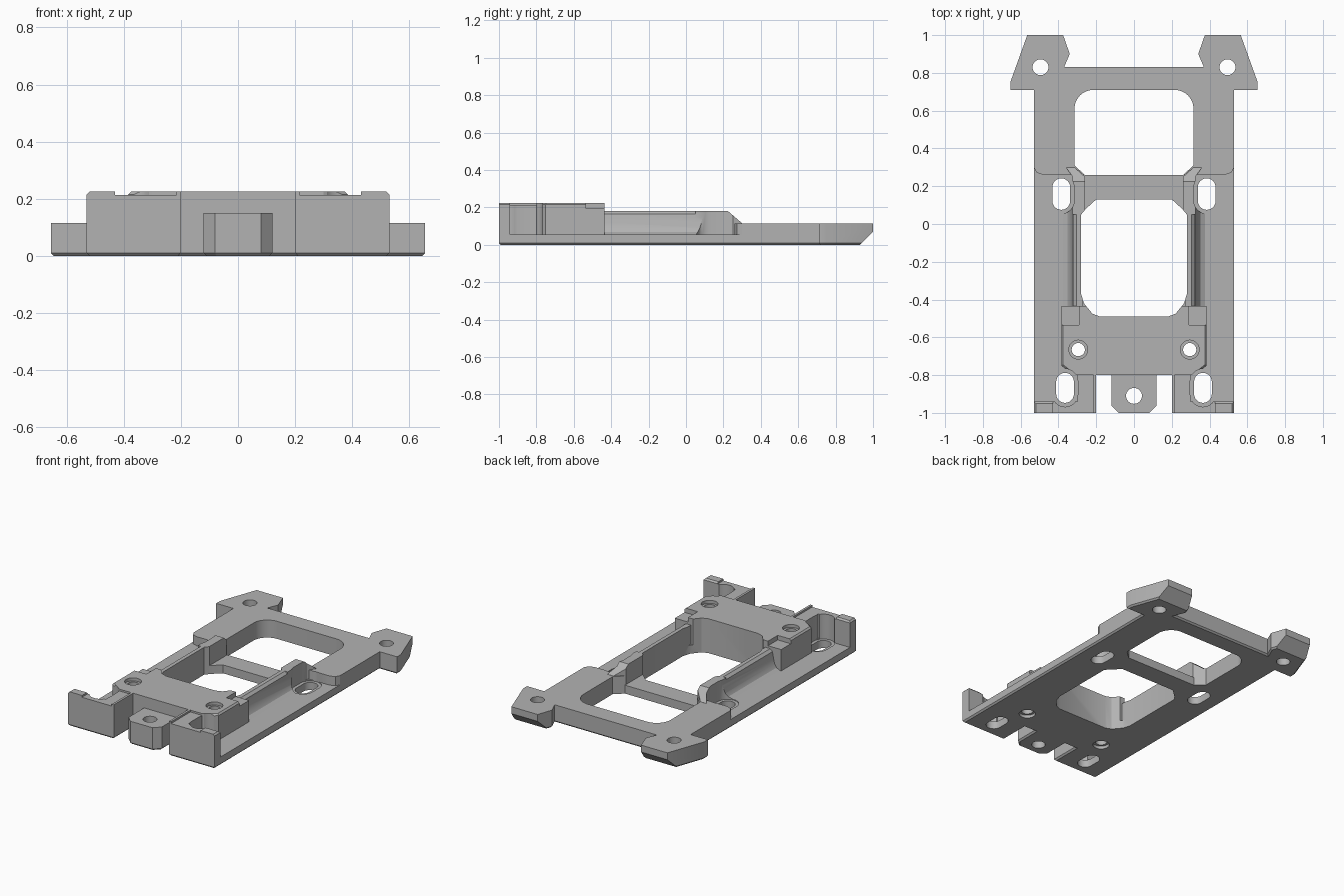
import bpy, bmesh
from math import cos, sin, radians

old = bpy.data.objects.get("Cube")
if old:
    bpy.data.objects.remove(old, do_unlink=True)

PLACE = {"z": lambda a, b, h: (a, b, h),
         "y": lambda a, b, h: (a, h, b),
         "x": lambda a, b, h: (h, a, b)}


def arc(cx, cy, r, start, end, steps=12):
    angles = [radians(start + (end - start) * i / steps) for i in range(steps + 1)]
    return [(cx + r * cos(t), cy + r * sin(t)) for t in angles]


def stadium(cx, low, high, r):
    return arc(cx, high, r, 0, 180) + arc(cx, low, r, 180, 360)


def circle(cx, cy, r):
    return arc(cx, cy, r, 0, 360, 32)[:-1]


def box(x0, x1, y0, y1):
    return [(x0, y0), (x1, y0), (x1, y1), (x0, y1)]


def flip(points):
    return [(-a, b) for a, b in reversed(points)]


def whole(half):
    """Close a right-hand outline with its mirror image."""
    return half + flip(half)


def prism(name, loops, low, high, axis="z", bevel_rule=None):
    bm = bmesh.new()
    for loop in loops:
        ends = [[bm.verts.new(PLACE[axis](a, b, h)) for a, b in loop] for h in (low, high)]
        bm.faces.new(ends[0])
        bm.faces.new(ends[1])
        for i in range(len(loop)):
            j = (i + 1) % len(loop)
            bm.faces.new((ends[0][i], ends[0][j], ends[1][j], ends[1][i]))
    bmesh.ops.recalc_face_normals(bm, faces=bm.faces)
    if bevel_rule:
        edges = [e for e in bm.edges if bevel_rule(e.verts[0].co, e.verts[1].co)]
        bmesh.ops.bevel(bm, geom=edges, offset=0.01, offset_type="OFFSET",
                        segments=1, profile=0.5, affect="EDGES")
    mesh = bpy.data.meshes.new(name)
    bm.to_mesh(mesh)
    bm.free()
    obj = bpy.data.objects.new(name, mesh)
    bpy.context.scene.collection.objects.link(obj)
    return obj


def pair(points):
    return [points, flip(points)]


helpers = []


def combine(operation, name, *args, **kwargs):
    tool = prism(name, *args, **kwargs)
    tool.hide_render = True
    helpers.append(tool)
    mod = body.modifiers.new(name, "BOOLEAN")
    mod.operation = operation
    mod.solver = "EXACT"
    mod.object = tool


def add(*args, **kwargs):
    combine("UNION", *args, **kwargs)


def cut(*args, **kwargs):
    combine("DIFFERENCE", *args, **kwargs)


# Base plate with ears, chamfered along the bottom
outline = [(0.08, -1), (0.12, -0.96), (0.12, -0.8), (0.2, -0.8), (0.2, -1),
           (0.53, -1), (0.53, 0.71), (0.655, 0.71), (0.655, 0.75), (0.565, 1),
           (0.375, 1), (0.34, 0.9), (0.37, 0.83)]
body = prism("mounting_bracket", [whole(outline)], 0, 0.115,
             bevel_rule=lambda p, q: max(p.z, q.z) < 0.001)

# Lower floor in front of the thicker back plate
cut("floor_step", [whole([(0.7, -1.1), (0.7, 0.3), (0.53, 0.3), (0.515, 0.272), (0.48, 0.26)])],
    0.055, 0.3)
# Sloped underside of the ears
cut("ear_slope", [[(0.92, -0.01), (1.03, 0.1), (1.03, -0.01)]], -1, 1, "x")

# Side rails with a filleted outer foot and flared ends
rail = [(0.27, 0.03), (0.27, 0.18), (0.305, 0.18), (0.322, 0.165), (0.33, 0.12),
        (0.337, 0.09), (0.351, 0.068), (0.375, 0.055), (0.375, 0.03)]
add("rails", pair(rail), -0.5, 0.1, "y")
add("rail_ends", pair([(0.26, 0.05), (0.325, 0.05), (0.325, 0.25), (0.36, 0.3),
                       (0.315, 0.3), (0.26, 0.25)]), 0.03, 0.18)
cut("rail_slope", [[(0.225, 0.18), (0.3, 0.1155), (0.4, 0.1155), (0.4, 0.3), (0.225, 0.3)]],
    -0.45, 0.45, "x")

# Raised front block with end walls
block = [(0.2, -0.8), (0.2, -1), (0.53, -1), (0.53, -0.94), (0.43, -0.94), (0.3, -0.94),
         (0.3, -0.8), (0.36, -0.77), (0.385, -0.75), (0.385, -0.435)]
add("front_block", [whole(block)], 0.03, 0.225,
    bevel_rule=lambda p, q: min(p.z, q.z) > 0.2 and abs(p.x + q.x) > 0.7
    and p.y + q.y > -1.95)
cut("corner_notches", pair(box(0.29, 0.5, -0.535, -0.4)), 0.195, 0.3)
cut("wall_dips", pair(box(0.215, 0.43, -1.1, -0.8)), 0.213, 0.3)

# Central tab
add("front_tab", [whole([(0.08, -1), (0.12, -0.96), (0.12, -0.78)])], 0.03, 0.15)

# Two large windows
cut("front_window", [whole([(0.18, -0.49), (0.22, -0.475), (0.265, -0.42), (0.28, -0.37),
                            (0.28, 0.05), (0.255, 0.08), (0.2, 0.13)])], -0.1, 0.4)
cut("back_window", [whole([(0.26, 0.26), (0.315, 0.31)] + arc(0.215, 0.61, 0.1, 0, 90))],
    -0.1, 0.4)

# Slots with wider pockets above the floor
for label, x, low, high in (("front", 0.365, -0.9, -0.835), ("back", 0.385, 0.122, 0.195)):
    cut(label + "_pockets", pair(stadium(x, low, high, 0.068)), 0.05, 0.4)
    cut(label + "_slots", pair(stadium(x, low, high, 0.047)), -0.1, 0.4)

# Screw holes and their counterbores
cut("ear_holes", pair(circle(0.495, 0.83, 0.042)), -0.1, 0.4)
cut("tab_hole", [circle(0, -0.91, 0.042)], -0.1, 0.4)
cut("block_holes", pair(circle(0.295, -0.665, 0.035)), -0.1, 0.4)
cut("upper_counterbores", pair(circle(0.295, -0.665, 0.05)), 0.205, 0.4)
cut("lower_counterbores", pair(circle(0.295, -0.665, 0.05)), -0.1, 0.02)

# Bake the solid and remove the helpers
bpy.context.view_layer.update()
graph = bpy.context.evaluated_depsgraph_get()
solid = bpy.data.meshes.new_from_object(body.evaluated_get(graph))
body.modifiers.clear()
body.data = solid
for tool in helpers:
    bpy.data.objects.remove(tool, do_unlink=True)

# Single grey material
grey = bpy.data.materials.new("plain grey")
grey.use_nodes = True
colour = (0.45, 0.45, 0.45, 1)
grey.diffuse_color = colour
grey.node_tree.nodes["Principled BSDF"].inputs["Base Color"].default_value = colour
solid.materials.clear()
solid.materials.append(grey)

for obj in bpy.context.selected_objects:
    obj.select_set(False)
body.select_set(True)
bpy.context.view_layer.objects.active = body
bpy.ops.object.shade_smooth_by_angle(angle=radians(25))
